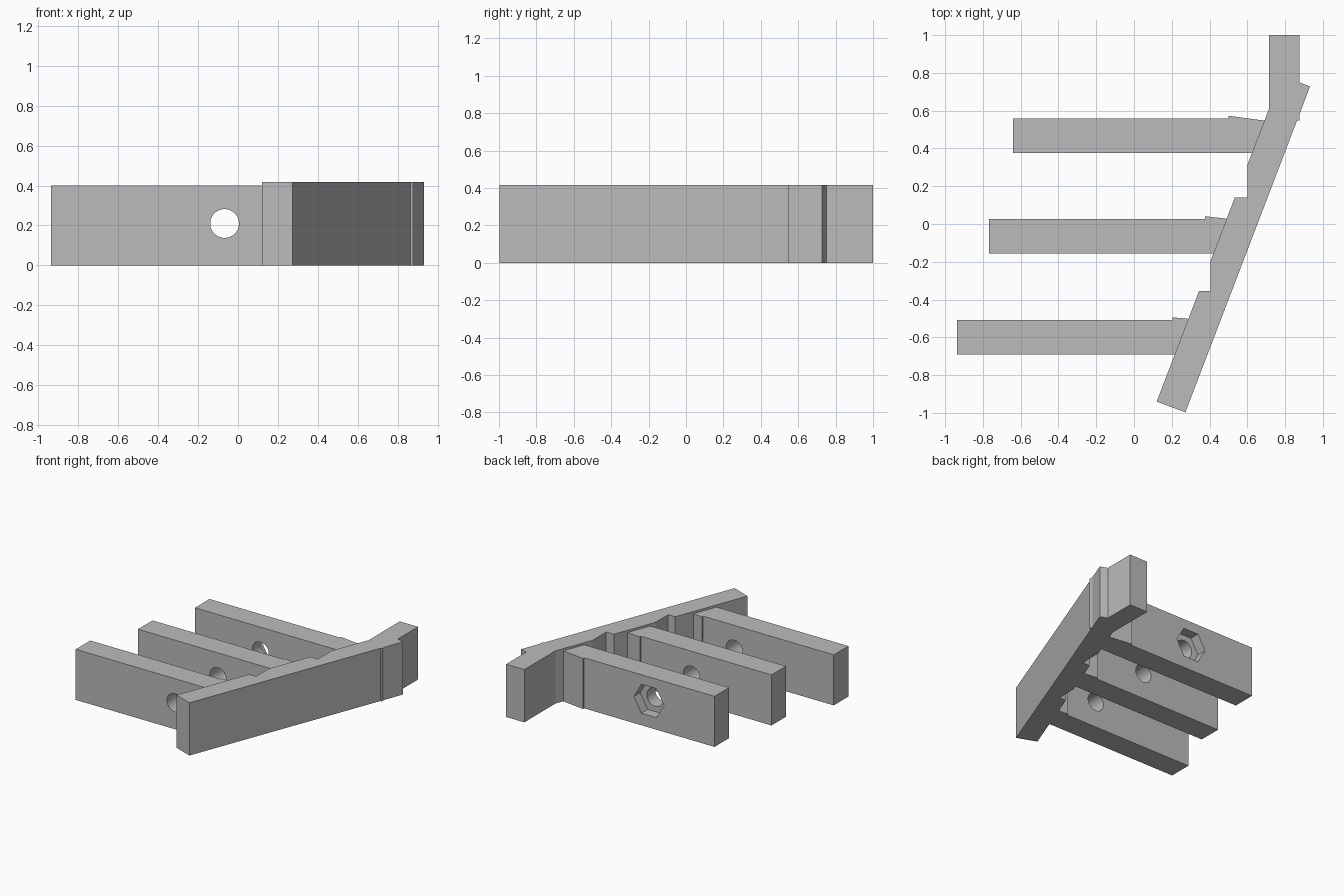
import bpy, bmesh, math
from mathutils import Matrix, Vector

if "Cube" in bpy.data.objects:
    bpy.data.objects.remove(bpy.data.objects["Cube"], do_unlink=True)

grey = bpy.data.materials.new("plain grey")
grey.use_nodes = True
grey.diffuse_color = (0.5, 0.5, 0.5, 1)
grey.node_tree.nodes["Principled BSDF"].inputs["Base Color"].default_value = (0.5, 0.5, 0.5, 1)


def add_object(name, bm):
    bmesh.ops.recalc_face_normals(bm, faces=bm.faces)
    mesh = bpy.data.meshes.new(name)
    bm.to_mesh(mesh)
    bm.free()
    mesh.materials.append(grey)
    ob = bpy.data.objects.new(name, mesh)
    bpy.context.collection.objects.link(ob)
    return ob


def slab(name, outline, height):
    """Extrude a plan outline up from the ground."""
    bm = bmesh.new()
    face = bm.faces.new([bm.verts.new((x, y, 0)) for x, y in outline])
    top = bmesh.ops.extrude_face_region(bm, geom=[face])["geom"]
    verts = [v for v in top if isinstance(v, bmesh.types.BMVert)]
    bmesh.ops.translate(bm, vec=(0, 0, height), verts=verts)
    return add_object(name, bm)


def cutter(name, sides, radius, y0, y1, turn=0):
    """Prism along y, centred on the bolt axis."""
    bm = bmesh.new()
    matrix = (Matrix.Translation((-0.067, (y0 + y1) / 2, 0.21))
              @ Matrix.Rotation(math.pi / 2, 4, "X") @ Matrix.Rotation(turn, 4, "Z"))
    bmesh.ops.create_cone(bm, cap_ends=True, segments=sides, radius1=radius,
                          radius2=radius, depth=y1 - y0, matrix=matrix)
    ob = add_object(name, bm)
    ob.hide_render = True
    return ob


def cut(ob, tool):
    mod = ob.modifiers.new("cut", "BOOLEAN")
    mod.operation = "DIFFERENCE"
    mod.solver = "EXACT"
    mod.object = tool
    bpy.context.view_layer.objects.active = ob
    bpy.ops.object.modifier_apply(modifier=mod.name)


def inner_edge(y):
    """x of the slanted bar's inner side at a given y."""
    return 0.12 + (y + 0.94) * 0.383


# Slanted bar with two stepped notches and a straight end block
bar = [(0.12, -0.94), (0.272, -0.997), (0.863, 0.547), (0.875, 0.547), (0.875, 0.578),
       (0.932, 0.728), (0.875, 0.75), (0.875, 1), (0.715, 1), (0.715, 0.61)]
for x, y in ((0.6, 0.14), (0.405, -0.355)):
    bar += [(x, (x - 0.12) / 0.383 - 0.94), (x, y), (inner_edge(y), y)]
slab("slanted_bar", bar, 0.417)

# Three parallel arms, each with a small wedge at its root
hole = cutter("bolt_hole_cutter", 48, 0.072, -1.2, 1.2)
hexagon = cutter("nut_recess_cutter", 6, 0.132, 0.48, 0.7, math.pi / 2)
arms = []
# name, free end x, lower y, wedge x, wedge drop
for name, x0, y0, wedge, drop in (("front_arm", -0.937, -0.69, 0.205, 0.01),
                                  ("middle_arm", -0.767, -0.155, 0.375, 0.015),
                                  ("back_arm", -0.641, 0.377, 0.5, 0.028)):
    y1 = y0 + 0.182
    root = y1 + 0.014 - drop
    arms.append(slab(name, [(x0, y0), (inner_edge(y0) + 0.02, y0),
                            (inner_edge(root) + 0.02, root),
                            (wedge, y1 + 0.014), (wedge, y1), (x0, y1)], 0.4))
    cut(arms[-1], hole)
cut(arms[2], hexagon)

for tool in (hole, hexagon):
    bpy.data.objects.remove(tool, do_unlink=True)

# Smooth bolt holes, crisp edges
bpy.ops.object.select_all(action="DESELECT")
for arm in arms:
    arm.select_set(True)
bpy.context.view_layer.objects.active = arms[0]
bpy.ops.object.shade_smooth_by_angle(angle=math.radians(30))
